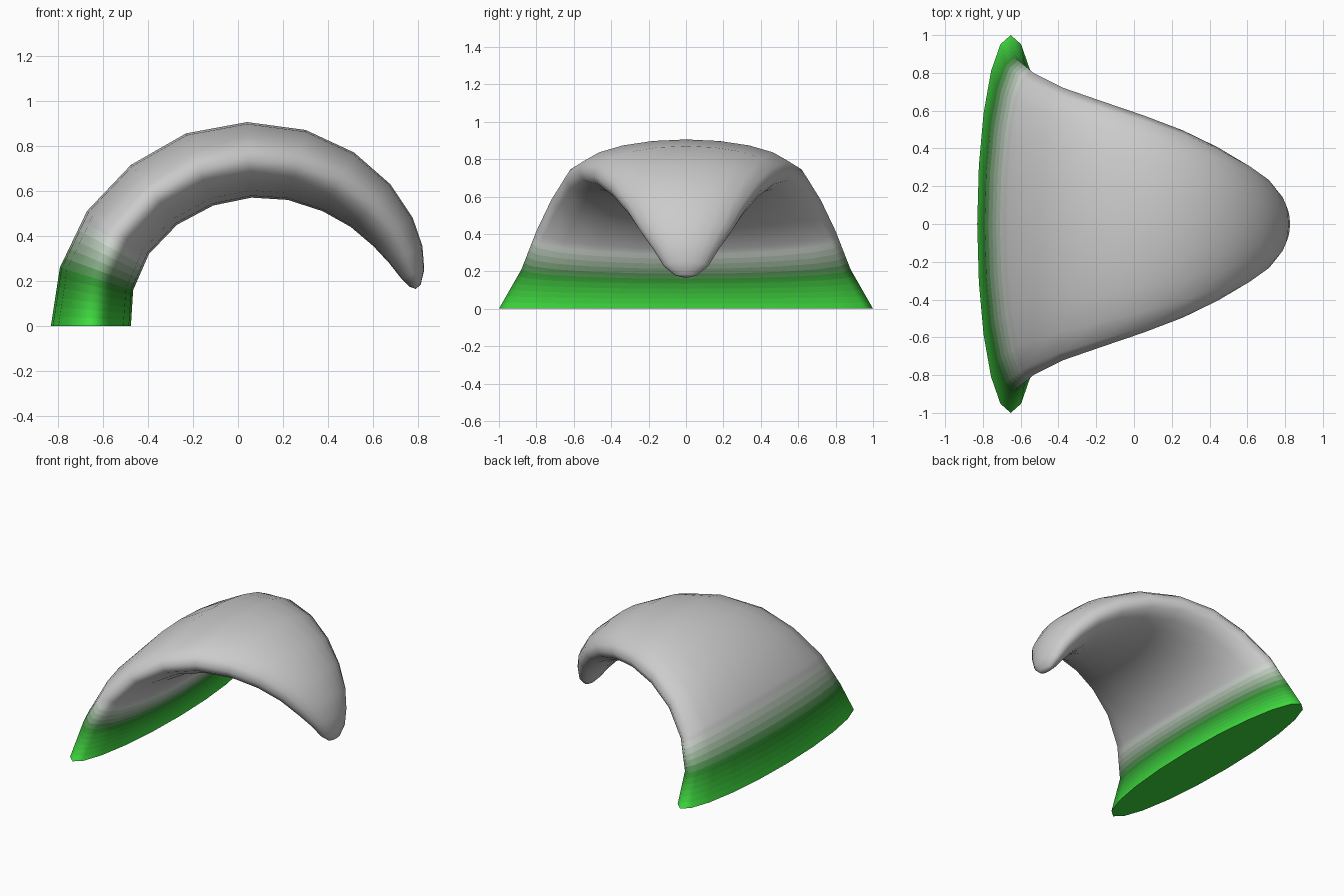
import bpy, bmesh, math
from mathutils import Vector

if "Cube" in bpy.data.objects:
    bpy.data.objects.remove(bpy.data.objects["Cube"])

SIDES = 20
STEPS = 6  # colour bands per lower section

# Curl profile: outer x, z, inner x, z, half width in y
PROFILE = [
    (-0.83, 0.00, -0.475, 0.00, 1.00),
    (-0.79, 0.26, -0.465, 0.16, 0.88),
    (-0.67, 0.51, -0.395, 0.32, 0.80),
    (-0.475, 0.715, -0.27, 0.45, 0.72),
    (-0.23, 0.855, -0.11, 0.535, 0.65),
    (0.04, 0.905, 0.06, 0.57, 0.575),
    (0.30, 0.87, 0.22, 0.56, 0.495),
    (0.515, 0.77, 0.375, 0.51, 0.405),
    (0.675, 0.63, 0.50, 0.44, 0.32),
    (0.775, 0.48, 0.60, 0.355, 0.245),
    (0.818, 0.355, 0.67, 0.28, 0.175),
    (0.826, 0.25, 0.725, 0.21, 0.12),
    (0.81, 0.183, 0.76, 0.175, 0.06),
]
TIP = (0.788, 0.0, 0.165)

GREEN, DARK, GREY = (0.05, 0.75, 0.05), (0.03, 0.25, 0.03), (0.8, 0.8, 0.8)


def lerp(a, b, t):
    return tuple(p + (q - p) * t for p, q in zip(a, b))


def material(name, colour):
    m = bpy.data.materials.new(name)
    m.diffuse_color = (*colour, 1)
    m.use_nodes = True
    m.node_tree.nodes["Principled BSDF"].inputs["Base Color"].default_value = m.diffuse_color
    return m


# Split the two lowest sections into thin bands for the colour fade
rings, colours = [], []
for i, (c0, c1) in enumerate([(GREEN, DARK), (DARK, GREY)]):
    for s in range(STEPS):
        rings.append(lerp(PROFILE[i], PROFILE[i + 1], s / STEPS))
        colours.append(lerp(c0, c1, (s + 0.5) / STEPS))
rings += PROFILE[2:]

mesh = bpy.data.meshes.new("curled_horn")
for k, c in enumerate(colours):
    mesh.materials.append(material(f"base_fade_{k}", c))
mesh.materials.append(material("body_grey", GREY))

# Elliptical rings bridged along the curl
bm = bmesh.new()
loops = []
for ox, oz, ix, iz, w in rings:
    outer, inner = Vector((ox, 0, oz)), Vector((ix, 0, iz))
    mid, half = (outer + inner) / 2, (outer - inner) / 2
    loops.append([bm.verts.new(mid + half * math.cos(a) + Vector((0, w * math.sin(a), 0)))
                  for a in (2 * math.pi * j / SIDES for j in range(SIDES))])

for k, (low, high) in enumerate(zip(loops, loops[1:])):
    for j in range(SIDES):
        n = (j + 1) % SIDES
        f = bm.faces.new((low[j], low[n], high[n], high[j]))
        f.smooth = True
        f.material_index = min(k, len(colours))

# Rounded tip
tip = bm.verts.new(TIP)
for j in range(SIDES):
    f = bm.faces.new((loops[-1][j], loops[-1][(j + 1) % SIDES], tip))
    f.smooth = True
    f.material_index = len(colours)

# Flat base cap with a crisp rim
cap = bm.faces.new(loops[0])
for e in cap.edges:
    e.smooth = False

bmesh.ops.recalc_face_normals(bm, faces=bm.faces)
bm.to_mesh(mesh)
bm.free()
horn = bpy.data.objects.new("curled_horn", mesh)
bpy.context.collection.objects.link(horn)
